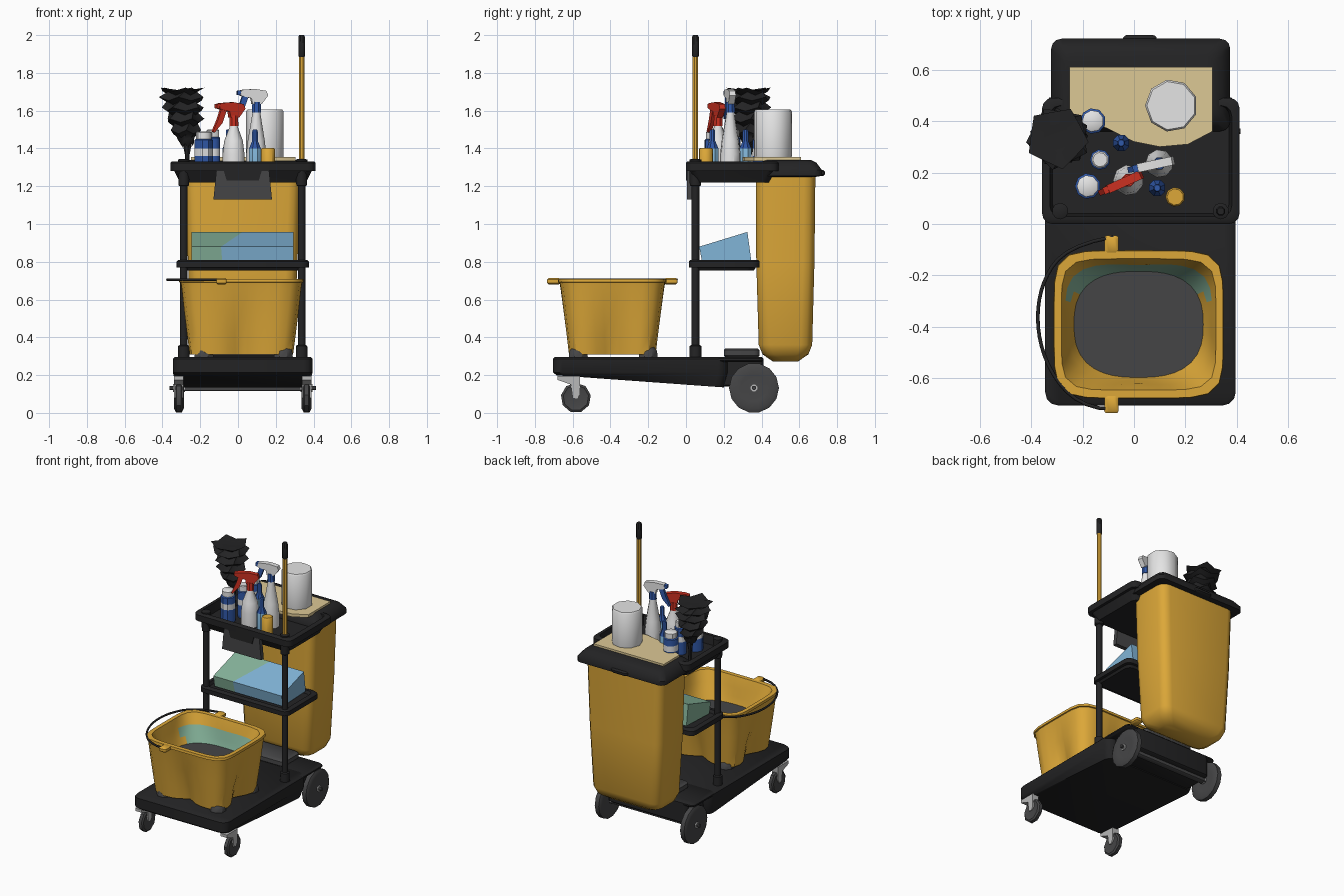
import bpy, bmesh, math
from mathutils import Matrix, Vector

if "Cube" in bpy.data.objects:
    bpy.data.objects.remove(bpy.data.objects["Cube"])

COLORS = dict(black=(.017, .017, .018), dark_gray=(.06, .06, .062), yellow=(.72, .39, .04),
              cream=(.72, .58, .30), white=(.78, .78, .78), blue=(.03, .10, .40), red=(.60, .03, .015),
              light_blue=(.22, .46, .68), green=(.24, .46, .33), silver=(.48, .48, .48))
MATS = {}
for n, c in COLORS.items():
    MATS[n] = bpy.data.materials.new(n)
    MATS[n].diffuse_color = (*c, 1)
CX = .025  # the cart's mirror plane


def smooth(ob, angle=40):
    bpy.ops.object.select_all(action='DESELECT')
    ob.select_set(True)
    bpy.context.view_layer.objects.active = ob
    bpy.ops.object.shade_smooth_by_angle(angle=math.radians(angle))


def loft(name, rings, mats, caps=(True, True), matrix=None, rule=None):
    """Skin a list of point rings; mats is one colour or one per segment."""
    if isinstance(mats, str):
        mats = [mats] * (len(rings) - 1)
    me = bpy.data.meshes.new(name)
    names = list(dict.fromkeys(mats))
    if rule:
        names.append(rule[0])
    for m in names:
        me.materials.append(MATS[m])
    bm = bmesh.new()
    vs = [[bm.verts.new(p) for p in r] for r in rings]
    n = len(rings[0])
    for i, m in enumerate(mats):
        for j in range(n):
            k = (j + 1) % n
            f = bm.faces.new((vs[i][j], vs[i][k], vs[i + 1][k], vs[i + 1][j]))
            f.material_index = names.index(m)
            if rule and rule[1](i, f.calc_center_median()):
                f.material_index = len(names) - 1
    for on, ring, m in ((caps[0], vs[0], mats[0]), (caps[1], vs[-1], mats[-1])):
        if on:
            bm.faces.new(ring).material_index = names.index(m)
    bmesh.ops.remove_doubles(bm, verts=bm.verts, dist=1e-5)
    bmesh.ops.recalc_face_normals(bm, faces=bm.faces)
    bm.to_mesh(me)
    bm.free()
    ob = bpy.data.objects.new(name, me)
    bpy.context.collection.objects.link(ob)
    if matrix:
        me.transform(matrix)
    smooth(ob)
    return ob


def rrect(x0, x1, y0, y1, z, r=.04, inset=0, n=3):
    x0, x1, y0, y1 = x0 + inset, x1 - inset, y0 + inset, y1 - inset
    pts = []
    for q, (cx, cy) in enumerate(((x1 - r, y1 - r), (x0 + r, y1 - r), (x0 + r, y0 + r), (x1 - r, y0 + r))):
        for i in range(n + 1):
            a = math.pi / 2 * (q + i / n)
            pts.append((cx + r * math.cos(a), cy + r * math.sin(a), z))
    return pts


def prism(name, outline, axis, lo, hi, mat, matrix=None):
    put = {'x': lambda p, d: (d, p[0], p[1]), 'y': lambda p, d: (p[0], d, p[1]), 'z': lambda p, d: (p[0], p[1], d)}[axis]
    return loft(name, [[put(p, d) for p in outline] for d in (lo, hi)], mat, matrix=matrix)


def lathe(name, loc, prof, mats, sides=10, axis='z'):
    """Turn a (radius, height) profile about an axis through loc."""
    rings = [[(max(r, 1e-4) * math.cos(t), max(r, 1e-4) * math.sin(t), h)
              for t in (math.tau * (j + .5) / sides for j in range(sides))] for r, h in prof]
    m = Matrix.Translation(loc)
    if axis == 'x':
        m = m @ Matrix.Rotation(math.pi / 2, 4, 'Y')
    return loft(name, rings, mats, matrix=m)


def slab(name, x0, x1, y0, y1, z0, z1, mat, r=.03, c=.008):
    return loft(name, [rrect(x0, x1, y0, y1, z, r, i) for z, i in
                       ((z0, c), (z0 + c, 0), (z1 - c, 0), (z1, c))], mat)


def tray(name, x0, x1, y0, y1, z_bottom, z_lip, z_top, z_floor, taper):
    return loft(name, [rrect(x0, x1, y0, y1, z, .04, i) for z, i in
                       ((z_bottom, taper), (z_lip, .02), (z_lip, 0), (z_top - .008, 0), (z_top, .008),
                        (z_top, .03), (z_floor, .04))], 'black')


# Base deck with a bottom that sinks toward the back
deck_bottom = [(x, y, .20 - .065 * (y + .7) / .9) for x, y, z in rrect(-.345, .395, -.705, .22, 0, .05, .02)]
loft('deck', [deck_bottom, rrect(-.345, .395, -.705, .22, .215, .05), rrect(-.345, .395, -.705, .22, .285, .05),
              rrect(-.345, .395, -.705, .22, .295, .05, .01)], 'black')
slab('deck_rear', -.29, .34, .18, .41, .14, .29, 'black')
slab('deck_rear_top', -.345, .395, .15, .41, .27, .295, 'black')
slab('bag_rest', -.17, .22, .2, .39, .295, .34, 'dark_gray')


# Wheels, forks and posts, mirrored about the cart centre
def wheel(name, x, y, r, w, sides):
    lathe(name, (x, y, r), [(0, -w), (.55 * r, -w * .7), (.85 * r, -w), (r, -w * .6), (r, w * .6), (.85 * r, w),
                            (.55 * r, w * .7), (0, w)], 'dark_gray', sides, 'x')


for s, side in ((-1, 'left'), (1, 'right')):
    x = CX + s * .338
    wheel('rear_wheel_' + side, x, .36, .132, .026, 14)
    lathe('rear_hub_' + side, (x, .36, .132), [(0, -.032), (.022, -.032), (.022, .032), (0, .032)], 'silver', 8, 'x')
    lathe('axle_end_' + side, (x, .36, .132), [(.012, -.05), (.012, .05)], 'dark_gray', 8, 'x')
    wheel('caster_wheel_' + side, x, -.583, .08, .019, 9)
    prism('caster_fork_' + side, [(-.68, .195), (-.56, .195), (-.56, .10), (-.575, .075), (-.6, .08), (-.61, .15), (-.68, .175)],
          'x', x - .025, x + .025, 'silver')
    px = CX + s * .312
    lathe('post_' + side, (px, .05, 0), [(.033, .29), (.031, .355), (.021, .36), (.021, 1.2), (.03, 1.205),
                                         (.032, 1.34), (.02, 1.345)], 'black', 10)
slab('axle', -.31, .36, .34, .38, .115, .155, 'dark_gray', .01, .004)

# Shelves, tray and bag lid
tray('middle_shelf', -.325, .375, .015, .39, .755, .77, .81, .79, .03)
tray('top_tray', -.357, .41, 0, .49, 1.22, 1.28, 1.332, 1.27, .05)
loft('bag_lid', [rrect(-.322, .374, .36, .72, z, .04, i) for z, i in
                 ((1.25, .03), (1.255, 0), (1.285, 0), (1.325, .03), (1.34, .06))], 'black')
slab('lid_handle', -.045, .09, .66, .735, 1.255, 1.285, 'black', .02)
prism('front_panel', [(-.115, 1.28), (.165, 1.28), (.18, 1.13), (-.13, 1.13)], 'y', .005, .035, 'dark_gray')
prism('panel_slot', [(-.075, 1.28), (.125, 1.28), (.11, 1.23), (-.06, 1.23)], 'y', .0, .006, 'black')

# Yellow waste bag
loft('waste_bag', [rrect(-.28, .33, .37, .685, 1.26, .06), rrect(-.265, .315, .372, .68, .8, .06),
                   rrect(-.245, .295, .385, .668, .36, .06), rrect(-.245, .295, .385, .668, .31, .06, .02),
                   rrect(-.245, .295, .385, .668, .272, .06, .075)], 'yellow')


# Mop bucket: pinched rounded tub with dirty water and a wet cloth
def tub(a, b, z, pinch=0, e=6, n=40):
    pts = []
    for j in range(n):
        t = math.tau * j / n
        c, s = math.cos(t), math.sin(t)
        r = (abs(c / a) ** e + abs(s / b) ** e) ** (-1 / e)
        d = min(t % (math.pi / 2), math.pi / 2 - t % (math.pi / 2))
        r *= 1 - pinch * math.exp(-(d / .3) ** 2)
        pts.append((.018 + r * c, -.39 + r * s, z))
    return pts


loft('bucket', [tub(.282, .232, .31, .24), tub(.295, .245, .42, .17), tub(.307, .26, .54, .07), tub(.318, .275, .66, .01),
                tub(.322, .28, .69), tub(.33, .288, .692), tub(.328, .286, .71), tub(.30, .255, .71),
                tub(.288, .235, .64, .02, 4), tub(.27, .222, .58, .0, 3), tub(.25, .205, .53, 0, 2.6)], 'yellow',
     (True, False), rule=('green', lambda i, c: i >= 8 and c.y > -.28))
loft('bucket_water', [tub(.255, .21, .529, 0, 2.6), tub(.255, .21, .533, 0, 2.6)], 'dark_gray')
for x in (-.18, .24):
    for y in (-.57, -.2):
        lathe('bucket_foot', (x, y, 0), [(.055, .29), (.05, .33), (.025, .355)], 'dark_gray', 8)
for y in (-.735, -.115):
    slab('bucket_ear', -.115, -.06, y, y + .07, .68, .714, 'yellow', .01)
cu = bpy.data.curves.new('bucket_handle', 'CURVE')
cu.dimensions = '3D'
cu.bevel_depth, cu.bevel_resolution = .007, 1
sp = cu.splines.new('NURBS')
path = [(-.08, -.72), (-.2, -.72), (-.33, -.60), (-.39, -.38), (-.35, -.18), (-.25, -.08), (-.08, -.05)]
sp.points.add(len(path) - 1)
for p, (x, y) in zip(sp.points, path):
    p.co = (x, y, .705, 1)
sp.use_endpoint_u, sp.resolution_u = True, 4
cu.materials.append(MATS['black'])
wire = bpy.data.objects.new('bucket_handle', cu)
bpy.context.collection.objects.link(wire)
bpy.context.view_layer.objects.active = wire
wire.select_set(True)
bpy.ops.object.convert(target='MESH')

# Tilted supply box, green at the left and blue at the right
sec = [(.085, .80), (.07, .88), (.325, .958), (.345, .81)]
loft('supply_box', [[(x + k * (y - .07), y, z) for y, z in sec] for x, k in ((-.245, 0), (-.09, .45), (.295, 0))],
     ['green', 'light_blue'])

# Mop pole
lathe('mop_pole', (.337, .05, 0), [(.016, 1.3), (.016, 1.89)], 'yellow', 8)
lathe('mop_grip', (.337, .05, 0), [(.016, 1.885), (.019, 1.89), (.019, 1.99), (.014, 2.0)], 'black', 8)

# Feather duster made of ragged tiers
rings, i = [], 0
for z, r in ((1.42, .045), (1.47, .08), (1.53, .1), (1.59, .112), (1.645, .12), (1.695, .118)):
    for dz, k in ((0, .66), (.022, 1.0)):
        rings.append([(-.272 - .1 * (z - 1.42) + r * k * w * math.cos(t), .335 + r * k * w * math.sin(t), z + dz + (w - 1) * .1)
                      for t, w in ((math.tau * j / 10 + i * .35, 1.05 if j % 2 else .86) for j in range(10))])
    i += 1
rings.append([(-.3 + .5 * (p[0] + .3), .335 + .5 * (p[1] - .335), 1.71) for p in rings[-1]])
loft('duster_head', rings, 'black')
lathe('duster_handle', (-.268, .335, 0), [(.014, 1.27), (.012, 1.36), (.02, 1.40), (.02, 1.44)], 'black', 7)

# Cream cloth and paper roll on the lid
prism('cream_cloth', [(-.25, .61), (.305, .61), (.305, .36), (.21, .31), (.10, .30), (0, .32), (-.1, .37), (-.25, .43)],
      'z', 1.333, 1.354, 'cream')
lathe('paper_roll', (.145, .46, 0), [(.1, 1.35), (.102, 1.36), (.102, 1.595), (.095, 1.605)], 'white', 9)

# Wipe canisters
for x, y, r, h in ((-.18, .147, .05, 1.49), (-.16, .40, .05, 1.49), (-.132, .25, .04, 1.50)):
    lathe('wipe_canister', (x, y, 0), [(r, 1.27), (r, 1.36), (r, 1.40), (r, h - .045), (r * .85, h - .04), (r * .85, h - .005),
                                       (r * .7, h)], ['blue', 'white', 'blue', 'blue', 'white', 'white'], 9)
# Small blue bottles and yellow pot
for x, y in ((.09, .14), (-.05, .315)):
    lathe('small_bottle', (x, y, 0), [(.034, 1.27), (.034, 1.40), (.016, 1.44), (.016, 1.49), (.012, 1.5)],
          ['light_blue', 'blue', 'blue', 'blue'], 8)
lathe('yellow_pot', (.16, .105, 0), [(.038, 1.27), (.038, 1.395), (.032, 1.402)], 'yellow', 9)


# Spray bottles with trigger heads
def spray(name, x, y, z, r, angle, head, trigger):
    lathe(name + '_bottle', (x, y, 0), [(r, 1.27), (r, 1.37), (r * .85, 1.44), (.022, z - .02), (.022, z)], 'white', 9)
    lathe(name + '_collar', (x, y, 0), [(.026, z - .015), (.024, z + .04)], trigger, 8)
    m = Matrix.Translation((x, y, z)) @ Matrix.Rotation(math.radians(angle), 4, 'Z')
    prism(name + '_head', [(.025, .03), (.06, .075), (.05, .1), (-.01, .11), (-.085, .105), (-.09, .075), (-.03, .06), (-.025, .03)],
          'y', -.017, .017, head, m)
    prism(name + '_trigger', [(-.045, .07), (-.07, .0), (-.115, -.05), (-.125, -.045), (-.095, .02), (-.075, .08)],
          'y', -.011, .011, trigger, m)
    prism(name + '_nozzle', [(-.085, .103), (-.105, .1), (-.105, .078), (-.085, .076)], 'y', -.014, .014, trigger, m)


spray('red_spray', -.022, .17, 1.535, .06, 24, 'red', 'red')
spray('blue_spray', .098, .235, 1.605, .055, 12, 'white', 'blue')

for m in bpy.data.materials:
    if m.users and not m.is_grease_pencil:
        m.use_nodes = True
        m.node_tree.nodes["Principled BSDF"].inputs["Base Color"].default_value = m.diffuse_color
